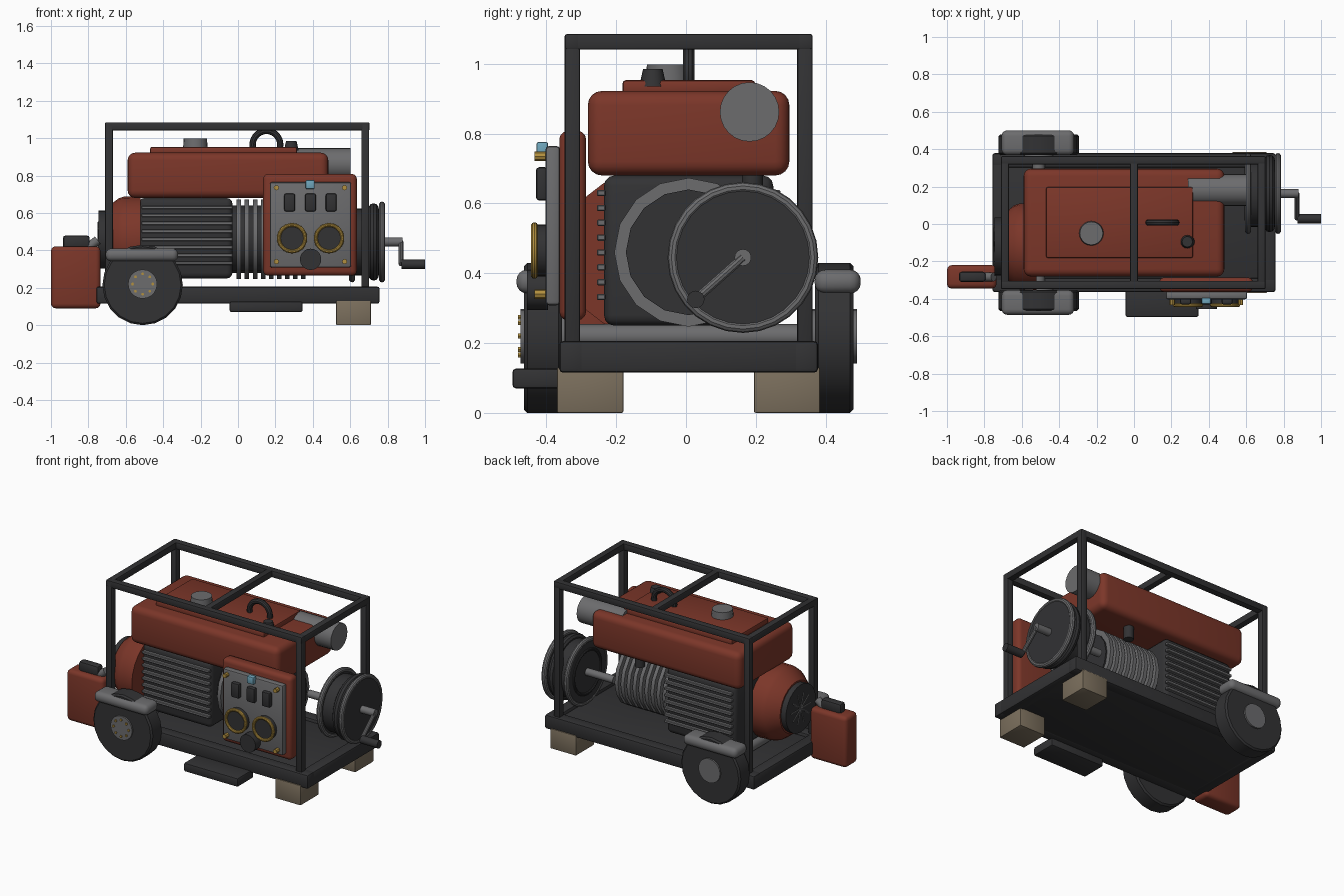
import bpy, bmesh, math
from mathutils import Vector

if "Cube" in bpy.data.objects:
    bpy.data.objects.remove(bpy.data.objects["Cube"])

CY = 0.0075  # centre line of the chassis


def mat(name, r, g, b):
    m = bpy.data.materials.new(name)
    m.diffuse_color = (r, g, b, 1)
    m.use_nodes = True
    m.node_tree.nodes["Principled BSDF"].inputs["Base Color"].default_value = m.diffuse_color
    return m


DARK = mat("dark_metal", 0.032, 0.032, 0.034)
RED = mat("red_paint", 0.2, 0.037, 0.022)
GREY = mat("steel", 0.15, 0.15, 0.155)
GOLD = mat("brass", 0.45, 0.28, 0.05)
BLUE = mat("lamp_blue", 0.16, 0.38, 0.5)
TAN = mat("wood", 0.2, 0.16, 0.11)


def finish(bm, name, m):
    bmesh.ops.recalc_face_normals(bm, faces=bm.faces)
    me = bpy.data.meshes.new(name)
    bm.to_mesh(me)
    bm.free()
    me.materials.append(m)
    ob = bpy.data.objects.new(name, me)
    bpy.context.collection.objects.link(ob)
    return ob


def box(name, x, y, z, m, bevel=0.008, seg=2):
    """Bevelled box from (min, max) ranges."""
    bm = bmesh.new()
    bmesh.ops.create_cube(bm, size=1)
    for v in bm.verts:
        v.co = [sum(r) / 2 + c * (r[1] - r[0]) for r, c in zip((x, y, z), v.co)]
    if bevel:
        bmesh.ops.bevel(bm, geom=bm.edges[:], offset=bevel, segments=seg,
                        profile=0.5, affect='EDGES')
    return finish(bm, name, m)


def lathe(name, start, axis, profile, m, n=20):
    """Capped solid of revolution; profile is (distance along axis, radius)."""
    q = Vector(axis).to_track_quat('Z', 'Y')
    bm = bmesh.new()
    rings = []
    for t, r in profile:
        rings.append([bm.verts.new(Vector(start) + q @ Vector(
            (r * math.cos(2 * math.pi * i / n), r * math.sin(2 * math.pi * i / n), t)))
            for i in range(n)])
    for a, b in zip(rings, rings[1:]):
        for i in range(n):
            j = (i + 1) % n
            bm.faces.new((a[i], a[j], b[j], b[i]))
    bm.faces.new(rings[0])
    bm.faces.new(rings[-1])
    return finish(bm, name, m)


def rod(name, a, b, r, m, n=16, r2=None):
    d = Vector(b) - Vector(a)
    return lathe(name, a, d, [(0, r), (d.length, r if r2 is None else r2)], m, n)


def ring(name, loc, major, minor, rot, m, n=28):
    bpy.ops.mesh.primitive_torus_add(location=loc, rotation=rot, major_radius=major,
                                     minor_radius=minor, major_segments=n, minor_segments=10)
    ob = bpy.context.object
    ob.name = name
    ob.data.materials.append(m)
    return ob


FACE_X = (0, math.pi / 2, 0)
FACE_Y = (math.pi / 2, 0, 0)

# skid base
box("deck", (-0.74, 0.74), (-0.35, 0.365), (0.118, 0.185), DARK)
for s, side in ((-1, "front"), (1, "back")):
    y = CY + s * 0.333
    box(side + "_base_rail", (-0.757, 0.757), (y - 0.038, y + 0.038), (0.115, 0.206), DARK, 0.012)
    # roll cage
    for x, end in ((-0.69, "left"), (0.68, "right")):
        box(f"{side}_{end}_post", (x - 0.021, x + 0.021), (y - 0.022, y + 0.022), (0.2, 1.08), DARK, 0.006)
    box(side + "_top_rail", (-0.711, 0.703), (y - 0.022, y + 0.022), (1.041, 1.085), DARK, 0.006)
    # wheels, hubs, bolts, fenders
    w = CY + s * 0.417
    lathe(side + "_tyre", (-0.51, w - 0.055, 0.215), (0, 1, 0),
          [(0, 0.205), (0.01, 0.215), (0.1, 0.215), (0.11, 0.205)], DARK)
    rod(side + "_hub", (-0.51, w - 0.065, 0.22), (-0.51, w + 0.065, 0.22), 0.078, GREY, 20)
    for i in range(8):
        a = i * math.pi / 4
        p = Vector((-0.51 + 0.054 * math.cos(a), w - 0.072, 0.22 + 0.054 * math.sin(a)))
        rod(f"{side}_wheel_bolt_{i}", p, p + Vector((0, 0.012, 0)), 0.008, GOLD, 6)
    f = CY + s * 0.427
    box(side + "_fender", (-0.708, -0.32), (f - 0.066, f + 0.066), (0.342, 0.41), GREY, 0.03, 4)
    # wooden feet
    g = CY + s * 0.282
    box(side + "_foot", (0.525, 0.71), (g - 0.095, g + 0.095), (0, 0.13), TAN, 0.005)
for x, end in ((-0.719, "left"), (0.719, "right")):
    box(end + "_base_rail", (x - 0.038, x + 0.038), (-0.36, 0.375), (0.115, 0.206), DARK, 0.012)
for x in (-0.69, 0, 0.682):
    box("top_cross_bar", (x - 0.021, x + 0.021), (-0.33, 0.345), (1.041, 1.085), DARK, 0.006)
rod("axle", (-0.51, -0.4, 0.22), (-0.51, 0.42, 0.22), 0.034, GREY)
box("step", (-0.045, 0.345), (-0.497, -0.33), (0.07, 0.127), DARK, 0.01)

# engine block with cooling fins on both sides
box("engine_block", (-0.53, -0.03), (-0.235, 0.25), (0.25, 0.68), DARK, 0.03, 3)
for i in range(8):
    z = 0.332 + i * 0.0425
    for y in (-0.243, 0.258):
        box(f"engine_fin_{i}", (-0.515, -0.03), (y - 0.012, y + 0.012), (z - 0.009, z + 0.009), GREY, 0.003, 1)

# fan cowl and fan
fan = Vector((-0.52, -0.12, 0.457))
lathe("fan_cowl", fan, (-1, 0, 0), [(0, 0.232), (0.09, 0.23), (0.12, 0.22), (0.19, 0.165)], RED, 24)
rod("fan_cover", fan - Vector((0.18, 0, 0)), fan - Vector((0.225, 0, 0)), 0.155, DARK, 24)
for i in range(5):
    a = i * math.pi / 5
    d = Vector((0, math.cos(a), math.sin(a))) * 0.1
    c = fan - Vector((0.225, 0, 0))
    rod(f"fan_spoke_{i}", c - d, c + d, 0.005, GREY, 6)

# alternator with ring fins
rod("alternator_core", (-0.04, CY, 0.46), (0.37, CY, 0.46), 0.18, DARK)
for i in range(9):
    x = 0.005 + i * 0.043
    rod(f"alternator_fin_{i}", (x - 0.012, CY, 0.46), (x + 0.012, CY, 0.46), 0.213, GREY)

# fuel tank and fittings
box("fuel_tank", (-0.59, 0.483), (-0.281, 0.296), (0.68, 0.922), RED, 0.04, 4)
box("tank_lid", (-0.47, 0.315), (-0.182, 0.198), (0.91, 0.953), RED, 0.01)
rod("fuel_cap", (-0.228, -0.05, 0.945), (-0.228, -0.05, 0.998), 0.066, GREY, 20, 0.062)
rod("tank_valve", (0.285, -0.095, 0.935), (0.285, -0.095, 0.985), 0.039, DARK, 16, 0.028)
ring("lifting_eye", (0.152, CY, 0.965), 0.074, 0.017, FACE_Y, DARK)
rod("muffler", (0.288, 0.182, 0.862), (0.602, 0.182, 0.862), 0.085, GREY, 24)
rod("exhaust_pipe", (0.2, 0.19, 0.6), (0.2, 0.19, 0.7), 0.03, DARK)

# control panel
box("control_box", (0.135, 0.635), (-0.363, -0.286), (0.265, 0.808), RED, 0.025, 3)
box("control_plate", (0.17, 0.605), (-0.403, -0.36), (0.308, 0.765), GREY, 0.012)
for x in (0.276, 0.388, 0.498):
    box("switch", (x - 0.029, x + 0.029), (-0.43, -0.395), (0.608, 0.704), DARK, 0.01)
for x in (0.289, 0.487):
    rod("socket", (x, -0.395, 0.465), (x, -0.432, 0.465), 0.075, DARK, 24)
    ring("socket_ring", (x, -0.434, 0.465), 0.071, 0.010, FACE_Y, GOLD)
rod("selector_knob", (0.388, -0.395, 0.352), (0.388, -0.455, 0.352), 0.057, DARK, 20)
box("pilot_lamp", (0.362, 0.41), (-0.428, -0.395), (0.728, 0.776), BLUE, 0.006)
for x in (0.205, 0.57):
    for z in (0.735, 0.34):
        rod("plate_bolt", (x, -0.395, z), (x, -0.434, z), 0.014, GOLD, 8)

# hose reel and crank
ry, rz = 0.163, 0.445
rod("reel_drum", (0.61, ry, rz), (0.77, ry, rz), 0.18, DARK, 28)
for x in (0.61, 0.77):
    rod("reel_flange", (x - 0.012, ry, rz), (x + 0.012, ry, rz), 0.202, DARK, 28)
    ring("reel_rim", (x, ry, rz), 0.2, 0.016, FACE_X, GREY)
ring("reel_hose", (0.725, ry, rz), 0.18, 0.027, FACE_X, DARK)
ring("reel_boss", (0.6, ry, rz), 0.14, 0.01, FACE_X, DARK)
rod("reel_shaft", (0.4, ry, rz), (0.88, ry, rz), 0.024, GREY)
rod("crank_arm", (0.872, ry, rz), (0.872, 0.028, 0.325), 0.013, GREY, 10)
rod("crank_grip", (0.875, 0.028, 0.325), (1.0, 0.028, 0.325), 0.025, DARK)

# jerry can
box("fuel_can", (-1.0, -0.735), (-0.345, -0.22), (0.09, 0.422), RED, 0.025, 3)
box("can_handle", (-0.936, -0.793), (-0.31, -0.255), (0.41, 0.48), DARK, 0.015)
rod("can_spout", (-0.81, -0.283, 0.41), (-0.75, -0.283, 0.455), 0.024, GREY)

# smooth curved parts, keep edges sharp
for ob in bpy.data.objects:
    ob.select_set(True)
bpy.context.view_layer.objects.active = bpy.data.objects["deck"]
bpy.ops.object.shade_smooth_by_angle(angle=math.radians(32))
